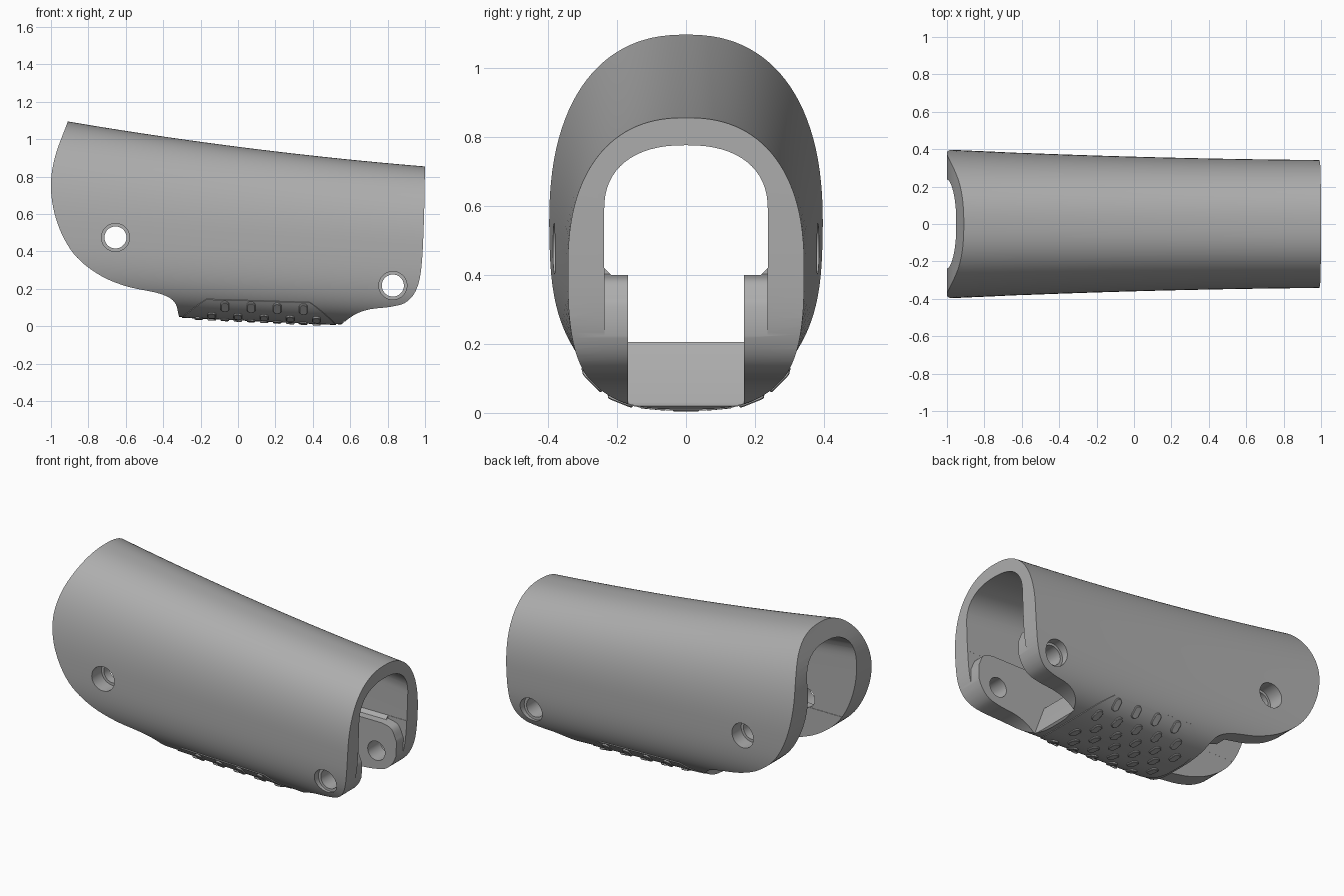
import bpy, bmesh, math
from mathutils import Vector, Matrix

cube = bpy.data.objects.get("Cube")
if cube:
    bpy.data.objects.remove(cube, do_unlink=True)

grey = bpy.data.materials.new("plain grey")
grey.use_nodes = True
grey.diffuse_color = (0.42, 0.42, 0.42, 1)
grey.node_tree.nodes["Principled BSDF"].inputs["Base Color"].default_value = grey.diffuse_color


def make(name, bm):
    bmesh.ops.recalc_face_normals(bm, faces=bm.faces[:])
    mesh = bpy.data.meshes.new(name)
    bm.to_mesh(mesh)
    bm.free()
    mesh.materials.append(grey)
    obj = bpy.data.objects.new(name, mesh)
    bpy.context.collection.objects.link(obj)
    return obj


def loft(name, rings):
    bm = bmesh.new()
    loops = [[bm.verts.new(p) for p in ring] for ring in rings]
    n = len(loops[0])
    for a, b in zip(loops, loops[1:]):
        for i in range(n):
            j = (i + 1) % n
            bm.faces.new((a[i], a[j], b[j], b[i]))
    bm.faces.new(loops[0])
    bm.faces.new(loops[-1])
    return make(name, bm)


def prism(name, outline, y0, y1):
    return loft(name, [[(x, y, z) for x, z in outline] for y in (y0, y1)])


def spline(pts, steps=6):
    # smooth curve through the given points
    p = [Vector(q) for q in pts]
    p = [2 * p[0] - p[1]] + p + [2 * p[-1] - p[-2]]
    out = []
    for a, b, c, d in zip(p, p[1:], p[2:], p[3:]):
        for k in range(steps):
            t = k / steps
            out.append(0.5 * (2 * b + (c - a) * t + (2 * a - 5 * b + 4 * c - d) * t * t
                              + (3 * b - a - 3 * c + d) * t ** 3))
    return [tuple(q) for q in out + [p[-2]]]


def activate(obj):
    bpy.ops.object.select_all(action='DESELECT')
    obj.select_set(True)
    bpy.context.view_layer.objects.active = obj


def cut(obj, tool, mode='DIFFERENCE'):
    mod = obj.modifiers.new("cut", 'BOOLEAN')
    mod.object, mod.operation, mod.solver = tool, mode, 'EXACT'
    activate(obj)
    bpy.ops.object.modifier_apply(modifier=mod.name)
    bpy.data.objects.remove(tool, do_unlink=True)


def section(x, t):
    # egg shaped outer section at station x
    half = 0.36 - 0.028 * x + 0.01 * x * x
    top = 0.96 - 0.128 * x + 0.0227 * x * x
    low = 0.036 - 0.047 * x
    mid = 0.47 - 0.05 * x
    c, s = math.cos(t), math.sin(t)
    n = 2.35 if s > 0 else 3.0
    y = math.copysign(abs(c) ** (2 / n), c) * half
    z = mid + (abs(s) ** (2 / n) * (top - mid) if s > 0 else -abs(s) ** (2 / n) * (mid - low))
    return Vector((x, y, z))


def underside(x, arc):
    # point on the underside, measured around the skin from the centre line
    side, left = (1 if arc >= 0 else -1), abs(arc)
    p = section(x, -math.pi / 2)
    for k in range(1, 160):
        q = section(x, -math.pi / 2 + k * 0.008)
        d = (q - p).length
        if d >= left:
            p = p.lerp(q, left / d)
            break
        left -= d
        p = q
    return Vector((x, side * p.y, p.z))


# outer skin
N = 112
body = loft("shell", [[section(-1.05 + 2.1 * i / 28, 2 * math.pi * (k + 0.5) / N) for k in range(N)]
                      for i in range(29)])

# side outline
right_edge = spline([(1, 0.9), (0.995, 0.6), (0.982, 0.33), (0.955, 0.2), (0.9, 0.13), (0.82, 0.105),
                     (0.7, 0.09), (0.62, 0.06), (0.55, 0.008)])
left_edge = spline([(-0.315, 0.05), (-0.34, 0.13), (-0.42, 0.175), (-0.6, 0.215), (-0.75, 0.28),
                    (-0.88, 0.39), (-0.965, 0.55), (-1, 0.73), (-0.98, 0.9), (-0.91, 1.095)])
outline = [(1, 1.3)] + right_edge + [(0.53, -0.2), (-0.31, -0.2)] + left_edge + [(-0.88, 1.3)]
cut(body, prism("outline_tool", outline, -0.7, 0.7), 'INTERSECT')

# arched bore
def bore(x):
    half, top = 0.237, 0.885 - 0.11 * x
    spring = top - 0.19
    ring = [(x, -half, 0.42), (x, -half + 0.02, 0.4), (x, half - 0.02, 0.4), (x, half, 0.42)]
    for k in range(33):
        t = math.pi * k / 32
        ring.append((x, half * math.copysign(abs(math.cos(t)) ** 0.85, math.cos(t)),
                     spring + 0.19 * math.sin(t) ** 0.85))
    return ring


cut(body, loft("bore_tool", [bore(-1.2), bore(1.2)]))

# narrow channel that leaves a floor block above the grip pad
channel = [(-1.2, 0.45), (-1.2, -0.2), (-0.42, -0.2), (-0.39, 0.205), (0.5, 0.205),
           (0.565, 0.03), (0.57, -0.2), (1.2, -0.2), (1.2, 0.45)]
cut(body, prism("channel_tool", channel, -0.168, 0.168))

# wide pocket at the large end, and relief in front of the ears
pocket = [(-1.2, 0.47), (-1.2, -0.2), (-0.48, -0.2), (-0.44, 0.25)]
pocket += spline([(-0.43, 0.3), (-0.4, 0.37), (-0.33, 0.402)]) + [(-0.33, 0.47)]
cut(body, prism("pocket_tool", pocket, -0.236, 0.236))
relief = [(0.86, 0.45)] + spline([(0.86, 0.402), (0.93, 0.38), (0.965, 0.31)])
relief += [(0.955, -0.2), (1.2, -0.2), (1.2, 0.45)]
cut(body, prism("relief_tool", relief, -0.236, 0.236))

# counterbored cross holes
def disc(x, z, r):
    return [(x + r * math.cos(k * math.pi / 24), z + r * math.sin(k * math.pi / 24)) for k in range(48)]


for hx, hz in ((-0.655, 0.475), (0.828, 0.218)):
    cut(body, prism("hole_tool", disc(hx, hz, 0.059), -0.7, 0.7))
    for side in (-1, 1):
        cut(body, prism("counterbore_tool", disc(hx, hz, 0.075), side * 0.29, side * 0.7))

# grip pad skin
REACH = 0.33


def limits(arc):
    f = (abs(arc) / REACH) ** 3
    return -0.3 + 0.13 * f, 0.525 - 0.14 * f


bm = bmesh.new()
rows = []
for j in range(41):
    arc = REACH * (j / 20 - 1)
    lo, hi = limits(arc)
    rows.append([bm.verts.new(underside(lo + (hi - lo) * i / 12, arc)) for i in range(13)])
for a, b in zip(rows, rows[1:]):
    for i in range(12):
        bm.faces.new((a[i], a[i + 1], b[i + 1], b[i]))
pad = make("grip_pad", bm)
solid = pad.modifiers.new("thickness", 'SOLIDIFY')
solid.thickness, solid.offset = 0.009, 0
activate(pad)
bpy.ops.object.modifier_apply(modifier=solid.name)

# staggered rounded studs on the pad
bm = bmesh.new()
for row in range(-3, 4):
    arc = row * 0.095
    lo, hi = limits(arc)
    for col in range(-3, 5):
        x = col * 0.14 + (0.07 if row % 2 else 0)
        if not lo + 0.035 < x < hi - 0.035:
            continue
        p = underside(x, arc)
        along = (underside(x, arc + 0.02) - underside(x, arc - 0.02)).normalized()
        across = (underside(x + 0.02, arc) - underside(x - 0.02, arc)).normalized()
        up = across.cross(along).normalized()
        if up.z > 0:
            up = -up
        frame = Matrix((along, across, up)).transposed()
        levels = []
        for r, h in ((0.023, -0.01), (0.023, 0.009), (0.019, 0.012)):
            loop = []
            for k in range(16):
                t = 2 * math.pi * (k + 0.5) / 16
                end = 0.016 if math.cos(t) > 0 else -0.016
                loop.append(bm.verts.new(p + frame @ Vector((end + r * math.cos(t), r * math.sin(t), h))))
            levels.append(loop)
        for a, b in zip(levels, levels[1:]):
            for k in range(16):
                bm.faces.new((a[k], a[k - 1], b[k - 1], b[k]))
        bm.faces.new(levels[0])
        bm.faces.new(levels[-1])
studs = make("grip_studs", bm)

for obj in (body, pad, studs):
    activate(obj)
    bpy.ops.object.shade_smooth_by_angle(angle=math.radians(32))
